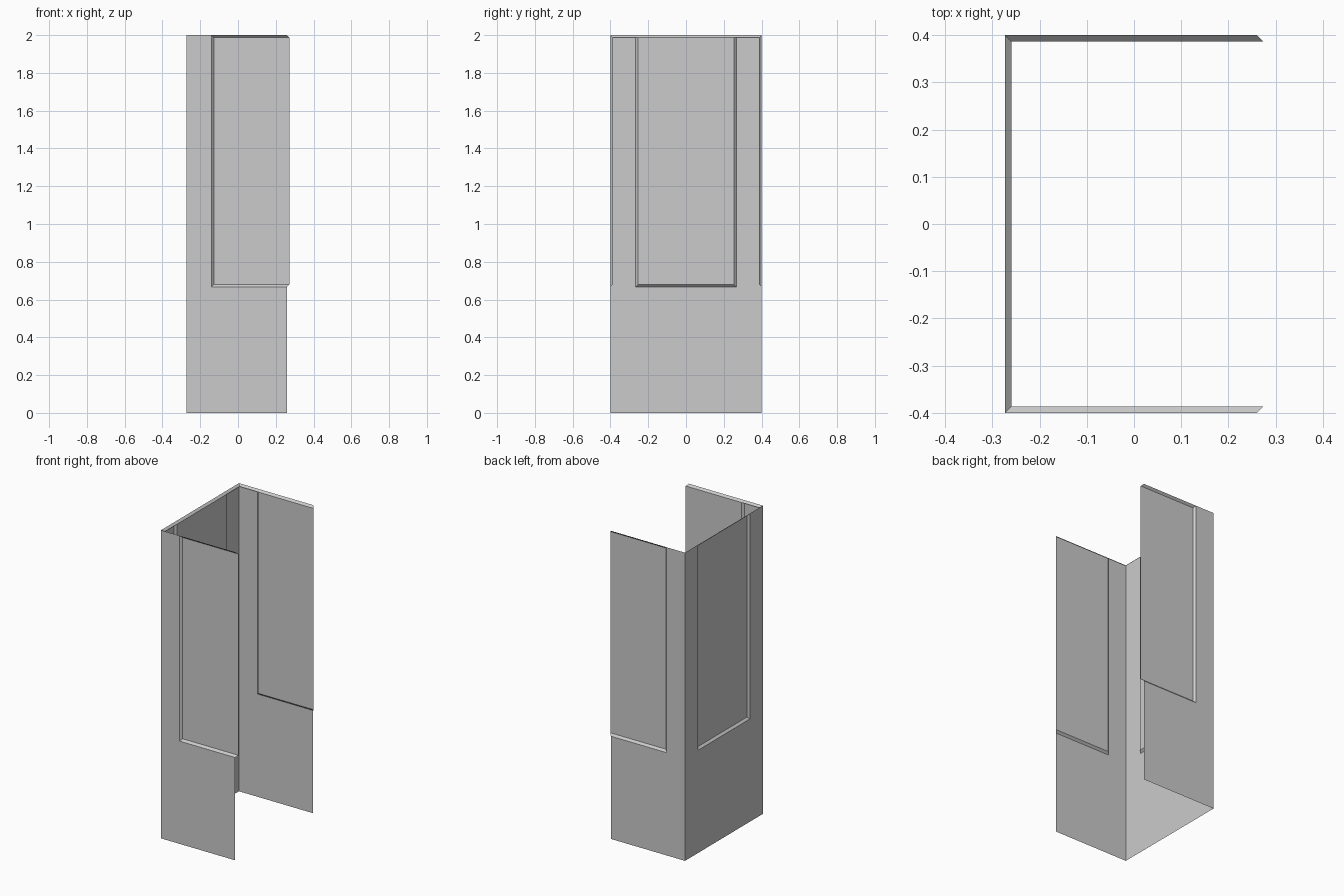
import bpy, bmesh

if "Cube" in bpy.data.objects:
    bpy.data.objects.remove(bpy.data.objects["Cube"])

T = 0.0133           # recess depth, also the width of every 45 degree slope
H, SILL = 2.0, 0.667  # overall height, bottom of the recessed panel
X, Y = 0.273, 0.4     # half extents


def wall(name, place, u0, u1, a, b, rim_end, panel_end):
    """Single-skin wall with a recessed panel between a and b.
    place(u, d, z) maps along-wall, inward depth and height to 3D."""
    bm = bmesh.new()

    def quad(*pts):
        bm.faces.new([bm.verts.new(place(*p)) for p in pts])

    ai, bi, zi, top = a + T, panel_end, SILL + T, H - T
    # lower wall and upright strips beside the panel
    quad((u0, 0, 0), (u1, 0, 0), (u1, 0, SILL), (u0, 0, SILL))
    quad((u0, 0, SILL), (a, 0, SILL), (a, 0, H), (u0, 0, H))
    if b < u1:
        quad((b, 0, SILL), (u1, 0, SILL), (u1, 0, H), (b, 0, H))
        quad((bi, T, zi), (b, 0, SILL), (b, 0, H), (bi, T, top))
    # sill slope, side slope, recessed panel
    quad((a, 0, SILL), (b, 0, SILL), (bi, T, zi), (ai, T, zi))
    quad((a, 0, SILL), (ai, T, zi), (ai, T, top), (a, 0, H))
    quad((ai, T, zi), (bi, T, zi), (bi, T, top), (ai, T, top))
    # sloping top rim, mitred at the corners
    quad((u0 + T, T, top), (rim_end, T, top), (u1, 0, H), (u0, 0, H))

    bmesh.ops.remove_doubles(bm, verts=bm.verts, dist=1e-4)
    mesh = bpy.data.meshes.new(name)
    bm.to_mesh(mesh)
    bm.free()
    ob = bpy.data.objects.new(name, mesh)
    bpy.context.collection.objects.link(ob)
    return ob


# two side walls, open at +x, where the panel runs off the end
side = wall("side_walls", lambda u, d, z: (u, -Y + d, z),
            -X, X - T, -0.14, X - T, X, X)
mirror = side.modifiers.new("Mirror", 'MIRROR')
mirror.use_axis = (False, True, False)
mirror.use_mirror_merge = False

# closing wall at -x with a centred panel
wall("end_wall", lambda u, d, z: (-X + d, -u, z),
     -Y, Y, -Y * 2 / 3, Y * 2 / 3, Y - T, Y * 2 / 3 - T)
